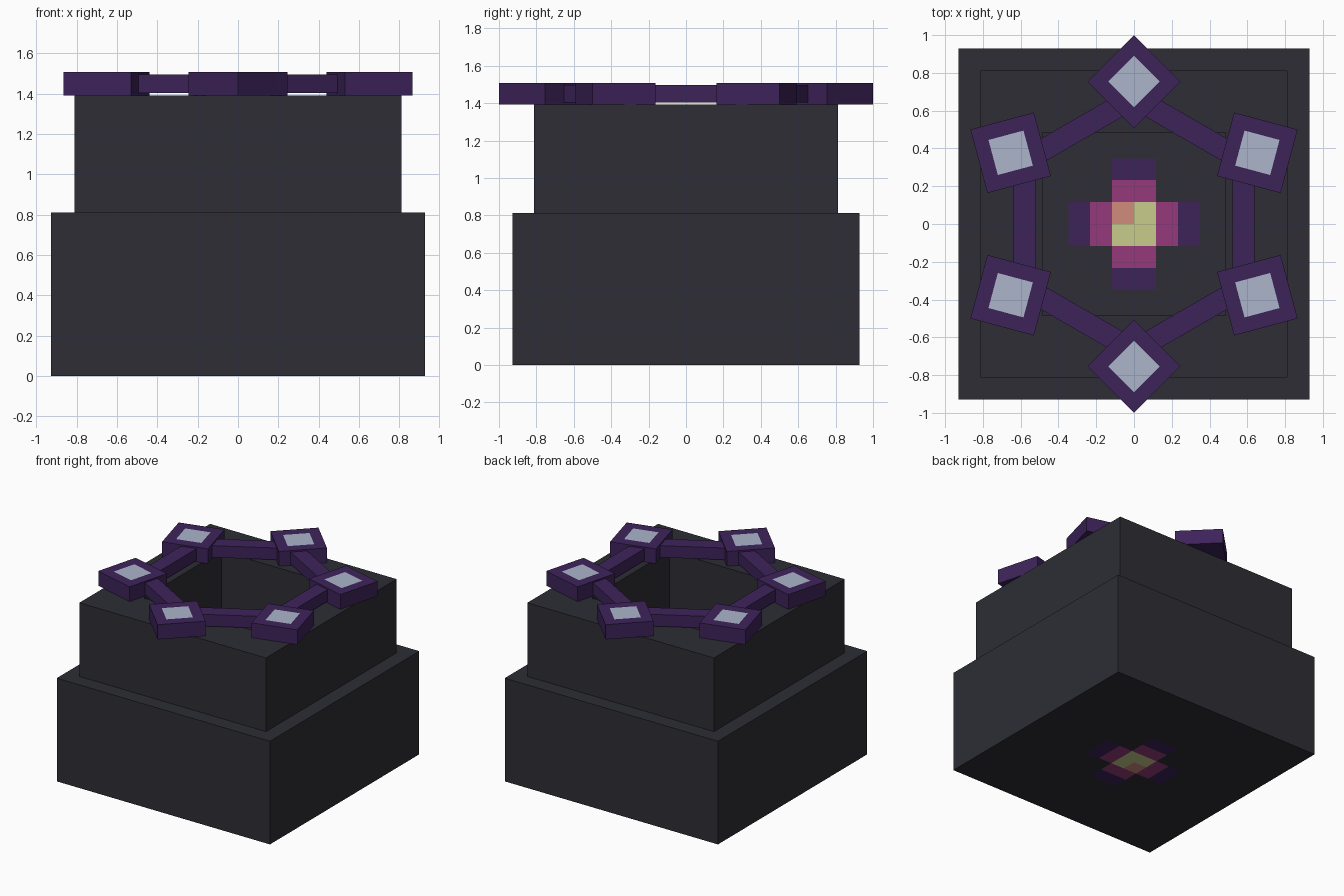
import bpy, bmesh
from math import radians
from mathutils import Matrix, Vector

cube = bpy.data.objects.get("Cube")
if cube:
    bpy.data.objects.remove(cube, do_unlink=True)

PX = 0.116  # one module of the block grid


def linear(c):
    c /= 255
    return c / 12.92 if c <= 0.04045 else ((c + 0.055) / 1.055) ** 2.4


def material(name, r, g, b):
    mat = bpy.data.materials.new(name)
    colour = (linear(r), linear(g), linear(b), 1)
    mat.diffuse_color = colour
    mat.use_nodes = True
    bsdf = next(n for n in mat.node_tree.nodes if n.type == 'BSDF_PRINCIPLED')
    bsdf.inputs["Base Color"].default_value = colour
    return mat


STONE = material("dark stone", 45, 45, 53)
PURPLE = material("deep purple", 61, 35, 90)
MAGENTA = material("magenta", 150, 58, 123)
YELLOW = material("pale yellow", 201, 204, 139)
SALMON = material("salmon", 208, 140, 124)
GEM = material("pale blue gem", 171, 181, 203)


def box(size, z0):
    """Box of a size in modules, standing at height z0 in modules."""
    bm = bmesh.new()
    bmesh.ops.create_cube(bm, size=1)
    bmesh.ops.scale(bm, vec=Vector(size) * PX, verts=bm.verts)
    bmesh.ops.translate(bm, vec=(0, 0, (z0 + size[2] / 2) * PX), verts=bm.verts)
    return bm


def finish(bm, name, *mats):
    bmesh.ops.recalc_face_normals(bm, faces=bm.faces)
    mesh = bpy.data.meshes.new(name)
    bm.to_mesh(mesh)
    bm.free()
    for m in mats:
        mesh.materials.append(m)
    obj = bpy.data.objects.new(name, mesh)
    bpy.context.collection.objects.link(obj)
    return obj


# Base block, with a painted cross cut into its top and bottom
bm = box((16, 16, 7), 0)
for axis in (Vector((1, 0, 0)), Vector((0, 1, 0))):
    for step in range(-3, 4):
        bmesh.ops.bisect_plane(bm, geom=bm.verts[:] + bm.edges[:] + bm.faces[:],
                               plane_co=axis * step * PX, plane_no=axis)
bm.normal_update()
for f in bm.faces:
    x, y, _ = f.calc_center_median() / PX
    near, far = sorted((abs(x), abs(y)))
    if abs(f.normal.z) < 0.5 or near > 1 or far > 3:
        continue
    if far > 2:
        f.material_index = 1
    elif far > 1:
        f.material_index = 2
    else:
        f.material_index = 4 if x < 0 and y * f.normal.z > 0 else 3
finish(bm, "base_block", STONE, PURPLE, MAGENTA, YELLOW, SALMON)

# Upper block with a square pit through it
bm = box((14, 14, 5), 7)
bm.normal_update()
caps = [f for f in bm.faces if abs(f.normal.z) > 0.5]
bmesh.ops.inset_individual(bm, faces=caps, thickness=4 * PX)
bmesh.ops.delete(bm, geom=caps, context='FACES')
bmesh.ops.bridge_loops(bm, edges=[e for e in bm.edges if e.is_boundary])
finish(bm, "upper_block", STONE)

# Hexagonal ring of gem plates joined by bars
for i in range(6):
    turn = Matrix.Rotation(radians(60 * i), 4, 'Z')

    bm = box((3, 3, 1), 12)
    bm.normal_update()
    top = max(bm.faces, key=lambda f: f.normal.z)
    bmesh.ops.inset_individual(bm, faces=[top], thickness=0.95 * PX)
    top.material_index = 1
    spot = Matrix.Translation((0, 6.5 * PX, 0)) @ Matrix.Rotation(radians(45), 4, 'Z')
    bm.transform(turn @ spot)
    finish(bm, f"gem_plate_{i + 1}", PURPLE, GEM)

    bm = box((1, 4.8, 0.8), 12.1)
    bm.transform(turn @ Matrix.Translation((5 * PX, 0, 0)))
    finish(bm, f"ring_bar_{i + 1}", PURPLE)
